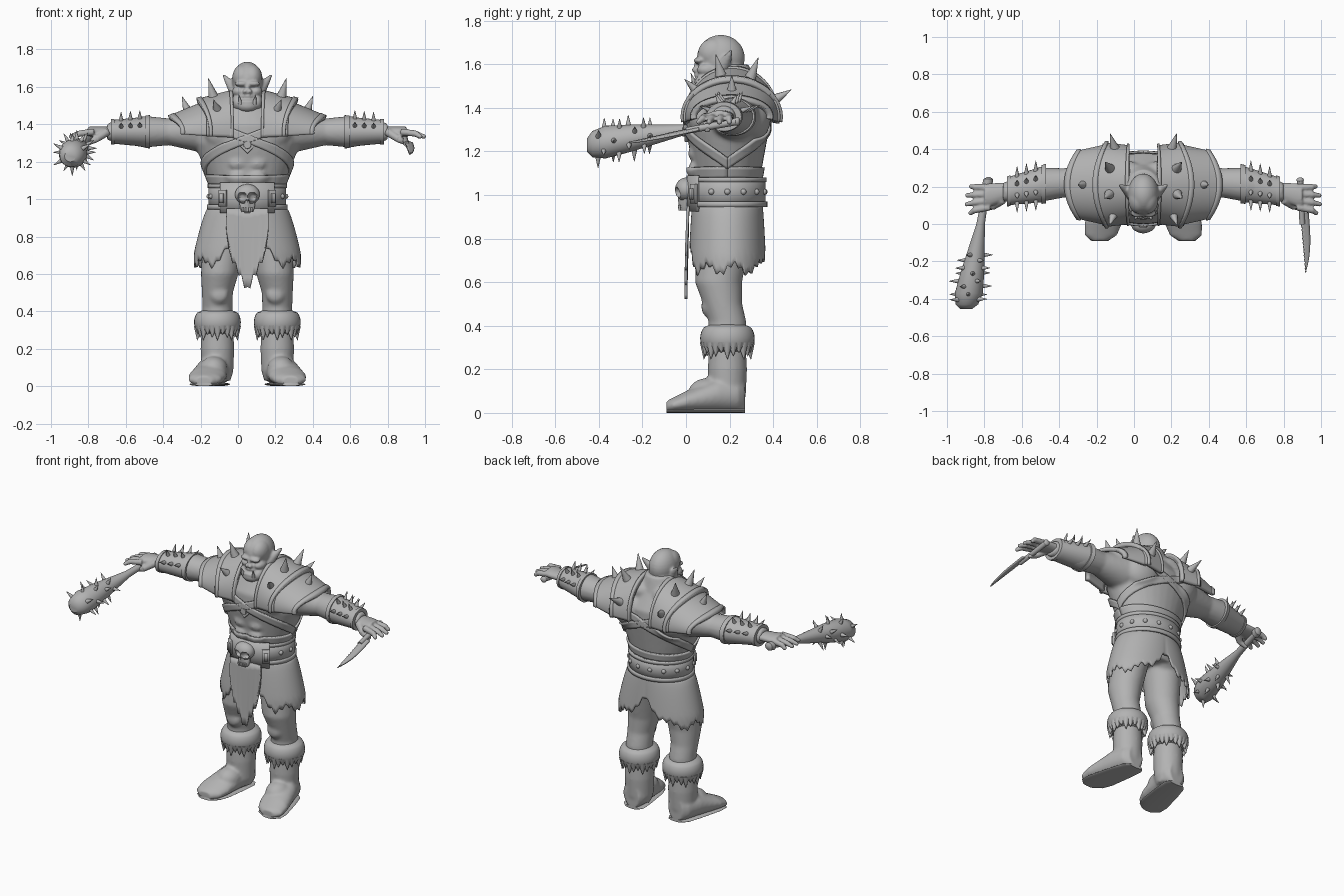
import bpy, bmesh, math
from math import cos, sin, pi, tau, radians
from mathutils import Vector, Matrix

cube = bpy.data.objects.get("Cube")
if cube:
    bpy.data.objects.remove(cube)

grey = bpy.data.materials.new("clay grey")
grey.use_nodes = True
grey.diffuse_color = (.45, .45, .45, 1)
grey.node_tree.nodes["Principled BSDF"].inputs["Base Color"].default_value = grey.diffuse_color
made = []
MID = .19        # depth of the torso's centre line
ARM_Z = 1.36     # height of the outstretched arms


def profile(pairs, t):
    """Radius at t, read from (position, radius) pairs."""
    for (low, start), (high, end) in zip(pairs, pairs[1:]):
        if t <= high:
            break
    return start + (end - start) * (t - low) / (high - low)


def steps(start, end, count):
    return [start + (end - start) * i / count for i in range(count + 1)]


def loft(bm, axis, pairs, centre, depth=lambda t, r: r, sides=32):
    """Capped tube along an axis through (position, radius) pairs."""
    across, along = [k for k in range(3) if k != axis]
    rings = []
    for t, r in pairs:
        ring = []
        for i in range(sides):
            angle = tau * i / sides
            co = [t, t, t]
            co[across] = centre(t)[0] + r * cos(angle)
            co[along] = centre(t)[1] + depth(t, r) * sin(angle)
            ring.append(bm.verts.new(co))
        rings.append(ring)
    for ring, nxt in zip(rings, rings[1:]):
        for i in range(sides):
            bm.faces.new((ring[i - 1], ring[i], nxt[i], nxt[i - 1]))
    bm.faces.new(rings[0])
    bm.faces.new(rings[-1])


def ball(bm, centre, radii, segments=32):
    matrix = Matrix.Translation(centre) @ Matrix.Diagonal((*radii, 1))
    bmesh.ops.create_uvsphere(bm, u_segments=segments, v_segments=segments // 2, radius=1, matrix=matrix)


def cone(bm, base, tip, wide, narrow=.001, segments=12):
    base, tip = Vector(base), Vector(tip)
    line = tip - base
    turn = line.to_track_quat('Z', 'Y').to_matrix().to_4x4()
    bmesh.ops.create_cone(bm, cap_ends=True, segments=segments, radius1=wide, radius2=narrow,
                          depth=line.length, matrix=Matrix.Translation((base + tip) / 2) @ turn)


def grid(bm, shape, columns, rows):
    """Sheet through shape(u, v) with u and v from zero to one."""
    lines = [[bm.verts.new(shape(u, v)) for v in steps(0, 1, rows)] for u in steps(0, 1, columns)]
    for line, nxt in zip(lines, lines[1:]):
        for j in range(rows):
            bm.faces.new((line[j], line[j + 1], nxt[j + 1], nxt[j]))


def mirror(bm):
    everything = bm.verts[:] + bm.edges[:] + bm.faces[:]
    for item in bmesh.ops.duplicate(bm, geom=everything)["geom"]:
        if isinstance(item, bmesh.types.BMVert):
            item.co.x *= -1


def finish(bm, name, voxel=0, thick=0, wrap=None):
    bmesh.ops.recalc_face_normals(bm, faces=bm.faces[:])
    mesh = bpy.data.meshes.new(name)
    bm.to_mesh(mesh)
    bm.free()
    ob = bpy.data.objects.new(name, mesh)
    bpy.context.collection.objects.link(ob)
    mesh.materials.append(grey)
    if voxel:
        blend = ob.modifiers.new("blend", 'REMESH')
        blend.mode, blend.voxel_size, blend.use_smooth_shade = 'VOXEL', voxel, True
        soften = ob.modifiers.new("soften", 'SMOOTH')
        soften.factor, soften.iterations = .5, 4
    if wrap:
        hug = ob.modifiers.new("hug", 'SHRINKWRAP')
        hug.target, hug.wrap_mode, hug.offset = wrap, 'ABOVE_SURFACE', .007
    if thick:
        shell = ob.modifiers.new("thickness", 'SOLIDIFY')
        shell.thickness, shell.offset = thick, 0
    made.append(ob)
    return ob


# Body: legs, arms, muscles and torso blended together
TORSO = [(.8, .17), (1.05, .185), (1.3, .285), (1.4, .28), (1.5, .15), (1.6, .085)]


def torso_depth(z, r):
    return .06 + .46 * r


def leg_centre(z):
    return .16 - .12 * max(0, z - .5), MID - .045 * max(0, sin(tau * (z - .42)))


def arm_centre(x):
    return .22 - .2 * max(0, x - .5), ARM_Z


bm = bmesh.new()
loft(bm, 2, [(.2, .07), (.35, .083), (.42, .08), (.5, .083), (.6, .1), (.9, .12)], leg_centre, lambda z, r: 1.08 * r)
loft(bm, 0, [(.1, .1), (.25, .12), (.42, .078), (.55, .092), (.75, .05)], arm_centre, lambda x, r: .92 * r)
ball(bm, (.11, .08, 1.35), (.12, .07, .09))      # chest
ball(bm, (.1, .23, 1.49), (.13, .11, .07))       # neck muscle
ball(bm, (.27, .21, 1.4), (.11, .12, .1))        # shoulder
ball(bm, (.14, .3, ARM_Z), (.13, .09, .12))      # upper back
ball(bm, (.09, .25, .86), (.09, .08, .09))       # seat
ball(bm, (.15, .1, .49), (.05, .03, .05))        # knee
for z in (1.12, 1.19, 1.26):
    ball(bm, (.05, .04, z), (.05, .03, .036))    # belly
mirror(bm)
loft(bm, 2, [(z, profile(TORSO, z)) for z in steps(.8, 1.6, 16)], lambda z: (0, MID), torso_depth)
body = finish(bm, "body", voxel=.011)

# Head with brow, nose, cheeks, jaw, lips and ears
SKULL = Vector((0, .16, 1.63))


def feature(x, y, z, *radii):
    ball(bm, SKULL + Vector((x, y, z)), radii)


bm = bmesh.new()
feature(.045, -.06, -.055, .036, .05, .03)
feature(.05, -.06, -.115, .035, .06, .045)
feature(.03, -.1, -.013, .038, .025, .015)
feature(.012, -.115, -.055, .014, .02, .013)
feature(.025, -.03, .02, .055, .075, .07)
cone(bm, SKULL + Vector((.055, 0, -.06)), SKULL + Vector((.13, .05, .035)), .042, .006)
mirror(bm)
feature(0, 0, 0, .083, .11, .105)
feature(0, -.04, -.085, .076, .075, .075)
feature(0, -.09, -.13, .058, .048, .038)
feature(0, -.1, -.04, .014, .025, .035)
feature(0, -.11, -.11, .05, .028, .013)
feature(0, -.1, -.08, .038, .024, .01)
feature(0, .03, -.08, .085, .085, .1)
finish(bm, "head", voxel=.0065)

bm = bmesh.new()
cone(bm, (.037, .04, 1.51), (.046, .022, 1.56), .012)
mirror(bm)
finish(bm, "tusks")

# Hands with splayed fingers and curled thumb
bm = bmesh.new()
loft(bm, 0, [(.7, .045), (.76, .052), (.82, .062), (.85, .055)], arm_centre, lambda x, r: .028)
for i in range(4):
    root, end = .195 - .035 * i, .2 - .047 * i
    knuckle = Vector((.9, (root + end) / 2, ARM_Z - .01))
    tip = Vector((.92 + .025 * sin(i), end, ARM_Z - .025))
    cone(bm, (.82, root, ARM_Z), knuckle, .019, .017)
    cone(bm, knuckle, tip, .017, .012)
    ball(bm, knuckle, [.017] * 3)
    ball(bm, tip, [.013] * 3)
joint = (.81, .09, ARM_Z - .04)
cone(bm, (.75, .13, ARM_Z), joint, .024, .019)
cone(bm, joint, (.86, .1, 1.295), .019, .012)
mirror(bm)
finish(bm, "hands", voxel=.006)


# Boots and soles share one turned-out foot outline
def foot(bm, grow, height):
    outline = [(.27, .05), (.24, .075), (.15, .086), (0, .095), (-.06, .083), (-.09, .045)]
    loft(bm, 1, [(y, r * grow) for y, r in outline], lambda y: (.215 - .2 * y, height(y)),
         lambda y, r: height(y))


bm = bmesh.new()
loft(bm, 2, [(.03, .07), (.08, .085), (.2, .09), (.3, .085)], leg_centre)
ball(bm, (.18, .1, .09), (.075, .09, .07))
foot(bm, 1.05, lambda y: min(.08, .05 + .25 * y))
mirror(bm)
finish(bm, "boots", voxel=.01)
bm = bmesh.new()
foot(bm, 1, lambda y: .01)
mirror(bm)
finish(bm, "soles")

# Fur cuffs with hanging tufts
bm = bmesh.new()
loft(bm, 2, [(.405 - .125 * s, .08 + .045 * max(0, sin(pi * s)) ** .4) for s in steps(0, 1, 10)], leg_centre)
for i in range(24):
    around = Vector((cos(tau * i / 24), sin(tau * i / 24), 0))
    cone(bm, Vector((.16, MID, .32)) + around * .1, Vector((.16, MID, .245 + .015 * (i % 3))) + around * .108, .026)
mirror(bm)
finish(bm, "fur_cuffs")


# Ragged hide skirt, raised at the centre front and back
def skirt(u, v):
    angle = tau * v
    jag = .05 * abs(v * 34 % 1 - .5) + .022 * sin(9 * angle)
    hem = .79 - .14 * min(1, 1.5 * abs(cos(angle))) + jag
    z = .96 + (hem - .96) * u
    flare = min(1, (.96 - z) * 4) ** .7
    lobe = .02 * flare * abs(cos(angle)) ** .5 - .01
    return ((.2 + .08 * flare) * cos(angle), MID + (.165 + .01 * flare + lobe) * sin(angle), z)


bm = bmesh.new()
grid(bm, skirt, 10, 136)
bmesh.ops.remove_doubles(bm, verts=bm.verts[:], dist=.0001)
finish(bm, "hide_skirt", thick=.012)


# Torn front apron tapering to a ragged point
def apron(u, v):
    side = 2 * u - 1
    hem = .49 + .2 * abs(side) + .08 * abs(u * 6 % 1 - .5)
    return (side * (.11 + .01 * sin(pi * v) - .015 * v), .01 - .01 * v, .95 + (hem - .95) * v)


bm = bmesh.new()
grid(bm, apron, 48, 8)
finish(bm, "front_apron", thick=.012)


# Belt with rims, studs, buckle panel and frames
def band(bm, centre, half, low, high, out):
    def shape(u, v):
        angle = radians(centre + half * (2 * u - 1))
        return ((.2 + out) * cos(angle), MID + (.168 + out) * sin(angle), low + (high - low) * v)
    grid(bm, shape, 60, 2)


bm = bmesh.new()
band(bm, 90, 180, .95, 1.08, 0)
band(bm, 90, 180, .945, .97, .008)
band(bm, 90, 180, 1.06, 1.08, .005)
finish(bm, "belt", thick=.014)
bm = bmesh.new()
for i in range(10):
    angle = radians(25 * i - 25)
    ball(bm, (.205 * cos(angle), MID + .173 * sin(angle), 1.015), [.014] * 3)
finish(bm, "belt_studs")
bm = bmesh.new()
band(bm, -90, 42, .925, 1.09, .012)
for centre in (-126, -54):
    band(bm, centre, 6, .96, 1.05, .024)
    band(bm, centre, 3, .98, 1.03, .034)
finish(bm, "buckle_panel", thick=.014)

# Skull ornament with sunken sockets
bm = bmesh.new()
ball(bm, (0, 0, 1.025), (.066, .05, .055), 64)
loft(bm, 2, [(.93, .03), (.95, .038), (1, .045)], lambda z: (0, -.005), lambda z, r: .75 * r)
for x, z, size in [(.027, 1.012, .023), (-.027, 1.012, .023), (0, .98, .012)]:
    for vert in bm.verts:
        reach = math.hypot(vert.co.x - x, vert.co.z - z) / size
        if reach < 1 and vert.co.y < -.01:
            vert.co.y += .03 * (1 - reach ** 4)
for i in range(-2, 3):
    cone(bm, (i * .012, -.03, .955), (i * .012, -.03, .93), .007, .005)
finish(bm, "belt_skull")


# Crossed harness straps hugging the torso
def strap(name, begin, end, top, bottom):
    def shape(u, v):
        z, angle = top + (bottom - top) * u + .05 * (v - .5), radians(begin + (end - begin) * u)
        r = profile(TORSO, z)
        return (1.1 * r * cos(angle), MID + 1.1 * torso_depth(z, r) * sin(angle), z)
    bm = bmesh.new()
    grid(bm, shape, 48, 4)
    finish(bm, name, thick=.012, wrap=body)


for side, facing in (("front", -90), ("back", 90)):
    for tag, turn in (("left", 1), ("right", -1)):
        strap(f"{side}_strap_{tag}", facing - 48 * turn, facing + 90 * turn, 1.42, 1.14)
strap("waist_wrap", 0, 360, 1.1, 1.1)
bm = bmesh.new()
cone(bm, (0, .03, 1.29), (0, -.008, 1.29), .05, .045, 4)
cone(bm, (0, .03, 1.29), (0, -.018, 1.29), .026, .02)
finish(bm, "harness_buckle")


# Layered shoulder plates with raised rims and big spikes
def plate(near, far, top, edge, deep, shallow):
    def shape(u, v, puff=1):
        angle = radians(196 * v - 8)
        x = near + (far - near) * u - .065 * u * cos(angle) ** 2
        y = .21 - puff * (deep + (shallow - deep) * u) * cos(angle)
        return Vector((x, y, ARM_Z + puff * (top + (edge - top) * u) * sin(angle)))
    return shape


inner = plate(.075, .27, .215, .165, .2, .215)
outer = plate(.2, .42, .165, .075, .205, .17)
for name, shape in (("inner_shoulder_plates", inner), ("outer_shoulder_plates", outer)):
    bm = bmesh.new()
    grid(bm, shape, 8, 40)
    grid(bm, lambda u, v: shape(.86 + .14 * u, v, 1.04), 2, 40)
    grid(bm, lambda u, v: shape(.1 * u, v, 1.04), 2, 40)
    mirror(bm)
    finish(bm, name, thick=.022)
bm = bmesh.new()
for shape, v, size in ((inner, .24, .08), (inner, .43, .11), (inner, .62, .11), (inner, .84, .1), (outer, .5, .08)):
    spot = shape(.55, v)
    out = Vector((.06, spot.y - .21, spot.z - ARM_Z + .04)).normalized()
    cone(bm, spot - out * .01, spot + out * size, .015 + .15 * size)
mirror(bm)
finish(bm, "shoulder_spikes")

# Studded bracers with rims
bm = bmesh.new()
for start, end, lip in ((.52, .73, 0), (.52, .545, .008), (.71, .73, .006)):
    loft(bm, 0, [(x, .158 - .115 * x + lip) for x in (start, end)], arm_centre, lambda x, r: .84 * r)
for x in (.575, .625, .675):
    for angle in (25, 68, 112, 155):
        out = Vector((0, cos(radians(angle)), .84 * sin(radians(angle))))
        spot = Vector((x, *arm_centre(x))) + out * (.158 - .115 * x)
        cone(bm, spot - out * .01, spot + out * .055, .014)
mirror(bm)
finish(bm, "bracers")


# Spiked club in the right hand
def club_centre(y):
    return .17 * y - .87, 1.3 + .155 * y


CLUB = [(-.455, .03), (-.43, .06), (-.37, .075), (-.25, .062), (0, .023), (.2, .017), (.21, .028), (.24, .026), (.25, .01)]
bm = bmesh.new()
loft(bm, 1, CLUB, club_centre)
for row in range(4):
    y = -.18 - .07 * row
    x, z = club_centre(y)
    for i in range(6):
        angle = tau * (i + row / 2) / 6
        out = Vector((cos(angle), 0, sin(angle)))
        core = Vector((x, y + .015 * cos(3 * i), z)) + out * profile(CLUB, y)
        cone(bm, core - out * .01, core + out * .045, .014)
finish(bm, "spiked_club")

# Serrated knife in the left hand
bm = bmesh.new()
cone(bm, (.838, .235, 1.338), (.85, 0, 1.295), .017, .015)
ball(bm, (.838, .235, 1.338), (.02, .014, .02))
finish(bm, "knife_grip")


def knife(u, v):
    tooth = .005 * (v * 14 % 1) * (1 - u)
    x = .838 + .028 * v + tooth + .045 * u * (1 - v ** 3)
    return (x, .06 - .32 * v, 1.308 - .064 * v - .3 * (x - .855))


bm = bmesh.new()
grid(bm, knife, 3, 56)
finish(bm, "knife_blade", thick=.009)

# Centre the figure and smooth the curved surfaces
for ob in made:
    ob.location.x = .05
    ob.select_set(True)
bpy.context.view_layer.objects.active = body
bpy.ops.object.shade_smooth_by_angle(angle=radians(40))
